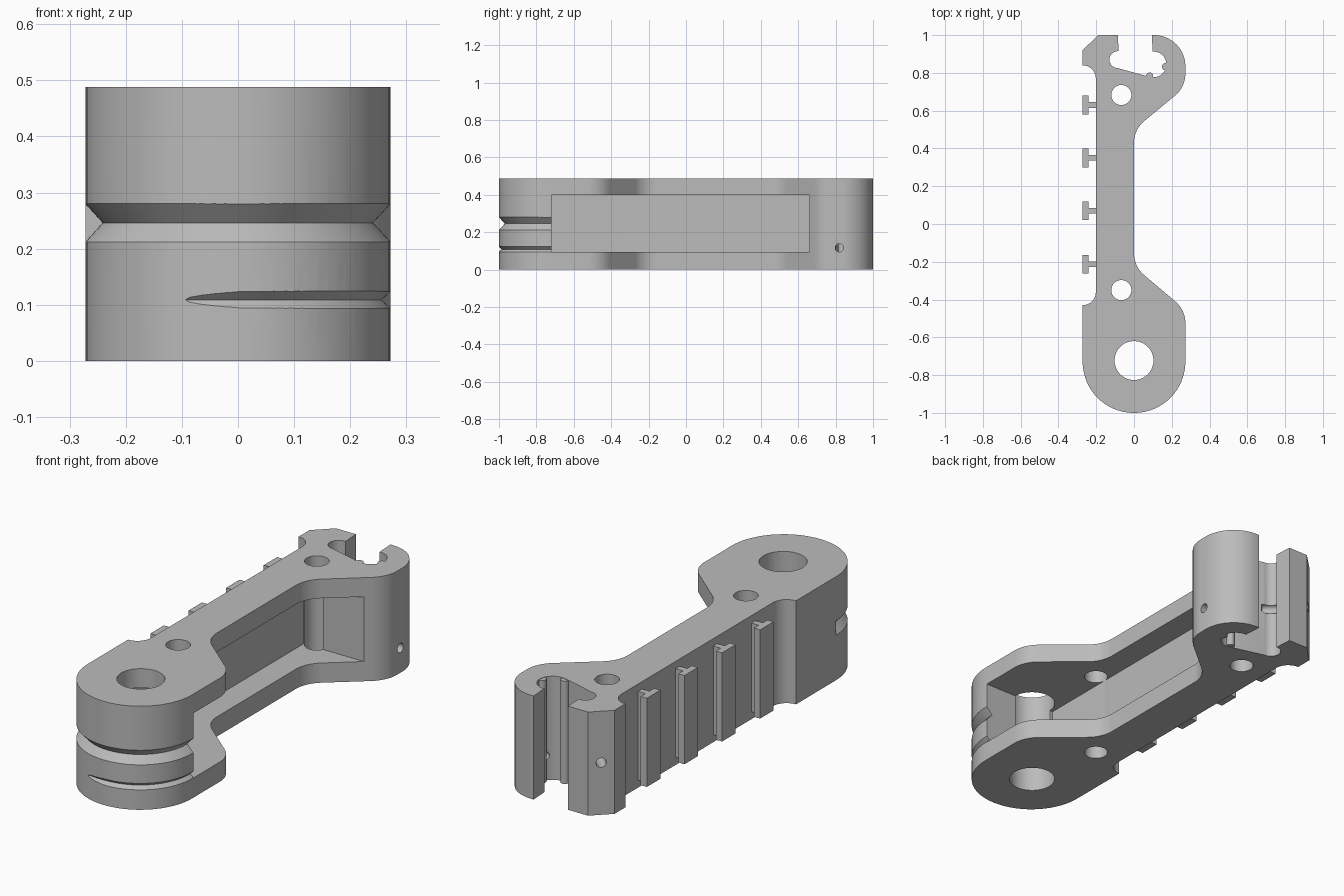
import bpy, bmesh, math
from mathutils import Vector, Matrix

old = bpy.data.objects.get("Cube")
if old:
    bpy.data.objects.remove(old, do_unlink=True)

grey = bpy.data.materials.new("plain grey")
grey.use_nodes = True
colour = (0.5, 0.5, 0.5, 1)
grey.diffuse_color = colour
grey.node_tree.nodes["Principled BSDF"].inputs["Base Color"].default_value = colour

H = 0.488          # full height
R = 0.272          # half width and nose radius
NOSE_Y = -1 + R


def finish(bm, name):
    bmesh.ops.recalc_face_normals(bm, faces=bm.faces)
    me = bpy.data.meshes.new(name)
    bm.to_mesh(me)
    bm.free()
    me.materials.append(grey)
    ob = bpy.data.objects.new(name, me)
    bpy.context.collection.objects.link(ob)
    return ob


def rounded(corners, steps=14):
    """Outline from (x, y, fillet radius) corners."""
    pts = []
    for i, (x, y, r) in enumerate(corners):
        p = Vector((x, y))
        if r == 0:
            pts.append(p)
            continue
        a = (Vector(corners[i - 1][:2]) - p).normalized()
        b = (Vector(corners[(i + 1) % len(corners)][:2]) - p).normalized()
        half = a.angle(b) / 2
        centre = p + (a + b).normalized() * (r / math.sin(half))
        start = p + a * (r / math.tan(half)) - centre
        end = p + b * (r / math.tan(half)) - centre
        sweep = math.atan2(start.x * end.y - start.y * end.x, start.dot(end))
        for k in range(steps + 1):
            pts.append(centre + Matrix.Rotation(sweep * k / steps, 2) @ start)
    return pts


def prism(name, pts, z0, z1):
    bm = bmesh.new()
    face = bm.faces.new([bm.verts.new((p[0], p[1], z0)) for p in pts])
    new = bmesh.ops.extrude_face_region(bm, geom=[face])["geom"]
    bmesh.ops.translate(bm, vec=(0, 0, z1 - z0),
                        verts=[v for v in new if isinstance(v, bmesh.types.BMVert)])
    return finish(bm, name)


def box(name, x0, x1, y0, y1, z0, z1):
    return prism(name, [(x0, y0), (x1, y0), (x1, y1), (x0, y1)], z0, z1)


def rod(name, start, end, r, n=48):
    a, b = Vector(start), Vector(end)
    bm = bmesh.new()
    turn = (b - a).to_track_quat('Z', 'Y').to_matrix().to_4x4()
    bmesh.ops.create_cone(bm, cap_ends=True, segments=n, radius1=r, radius2=r,
                          depth=(b - a).length,
                          matrix=Matrix.Translation((a + b) / 2) @ turn)
    return finish(bm, name)


def vee_ring(name, z, half, depth, a0, a1, ramp=0, steps=64):
    """V-section cutter swept around the nose, fading in over ramp degrees."""
    bm = bmesh.new()
    rows = []
    over = 0.03
    for k in range(steps + 1):
        deg = a0 + (a1 - a0) * k / steps
        d = depth
        if ramp:
            d *= math.sqrt(max(0.002, min(1, (deg - a0) / ramp)))
        t = math.radians(deg)
        h = half * (d + over) / depth
        rows.append([bm.verts.new((r * math.cos(t), NOSE_Y + r * math.sin(t), z + dz))
                     for r, dz in ((R - d, 0), (R + over, h), (R + over, -h))])
    for p, q in zip(rows, rows[1:]):
        for i in range(3):
            j = (i + 1) % 3
            bm.faces.new((p[i], p[j], q[j], q[i]))
    bm.faces.new(rows[0])
    bm.faces.new(rows[-1])
    return finish(bm, name)


def combine(target, other, op):
    mod = target.modifiers.new(op.lower(), 'BOOLEAN')
    mod.operation = op
    mod.solver = 'EXACT'
    mod.object = other
    bpy.context.view_layer.objects.active = target
    bpy.ops.object.modifier_apply(modifier=mod.name)
    bpy.data.objects.remove(other, do_unlink=True)


# Main body outline, counter-clockwise from the nose
body = prism("lever_body", rounded([
    (-R, -1, R - 0.001), (R, -1, R - 0.001),
    (R, -0.455, 0.15), (0, -0.225, 0.15),
    (0, 0.5, 0.15), (R, 0.725, 0.15),
    (R, 1, 0.165), (-0.19, 1, 0), (-R, 0.92, 0), (-R, 0.84, 0),
    *[(-R + 0.07 * math.cos(t), 0.77 + 0.07 * math.sin(t), 0)
      for t in [math.radians(90 - 9 * k) for k in range(11)]],
    *[(-R + 0.07 * math.cos(t), -0.36 + 0.07 * math.sin(t), 0)
      for t in [math.radians(-9 * k) for k in range(11)]],
], 20), 0, H)

# Side pocket, pivot hole and pin holes
cutters = [box("pocket", -0.12, 0.5, -0.72, 0.66, 0.093, 0.398)]
for x, y, r in ((0, -0.723, 0.103), (-0.067, -0.35, 0.053), (-0.067, 0.683, 0.053),
                (-0.085, 0.87, 0.045), (0.103, 0.845, 0.068)):
    cutters.append(rod("bore", (x, y, -0.1), (x, y, 0.6), r))

# Open slot at the back end
cutters.append(prism("slot", [(-0.092, 1.1), (-0.08, 0.9), (-0.1, 0.829),
                              (0.08, 0.78), (0.1, 0.9), (0.088, 1.1)], -0.1, 0.6))

# Grooves around the nose
cutters.append(vee_ring("wide_groove", 0.246, 0.034, 0.031, -180, 4))
cutters.append(vee_ring("narrow_groove", 0.109, 0.015, 0.016, -110, 4, ramp=22))

# Small cross drillings
cutters.append(rod("right_drilling", (0.1, 0.82, 0.117), (0.4, 0.82, 0.117), 0.022, 24))
cutters.append(rod("left_drilling", (-0.08, 0.81, 0.245), (-0.33, 1.06, 0.245), 0.022, 24))

for cutter in cutters:
    combine(body, cutter, 'DIFFERENCE')

# Small detent bumps inside the slot
for x, y in ((0.083, 0.783), (0.167, 0.833)):
    combine(body, rod("bump", (x, y, 0.002), (x, y, H - 0.002), 0.019, 24), 'UNION')

parts = [body]

# T-section rails on the left-hand wall
for i, y in enumerate((-0.213, 0.07, 0.35, 0.63)):
    tee = [(-0.195, -0.015), (-0.195, 0.015), (-0.24, 0.015), (-0.24, 0.05),
           (-R, 0.05), (-R, -0.05), (-0.24, -0.05), (-0.24, -0.015)]
    parts.append(prism(f"tee_rail_{i + 1}", [(px, y + py) for px, py in tee], 0.035, 0.453))

bpy.ops.object.select_all(action='DESELECT')
body.select_set(True)
bpy.context.view_layer.objects.active = body
bpy.ops.object.shade_smooth_by_angle(angle=math.radians(25))
